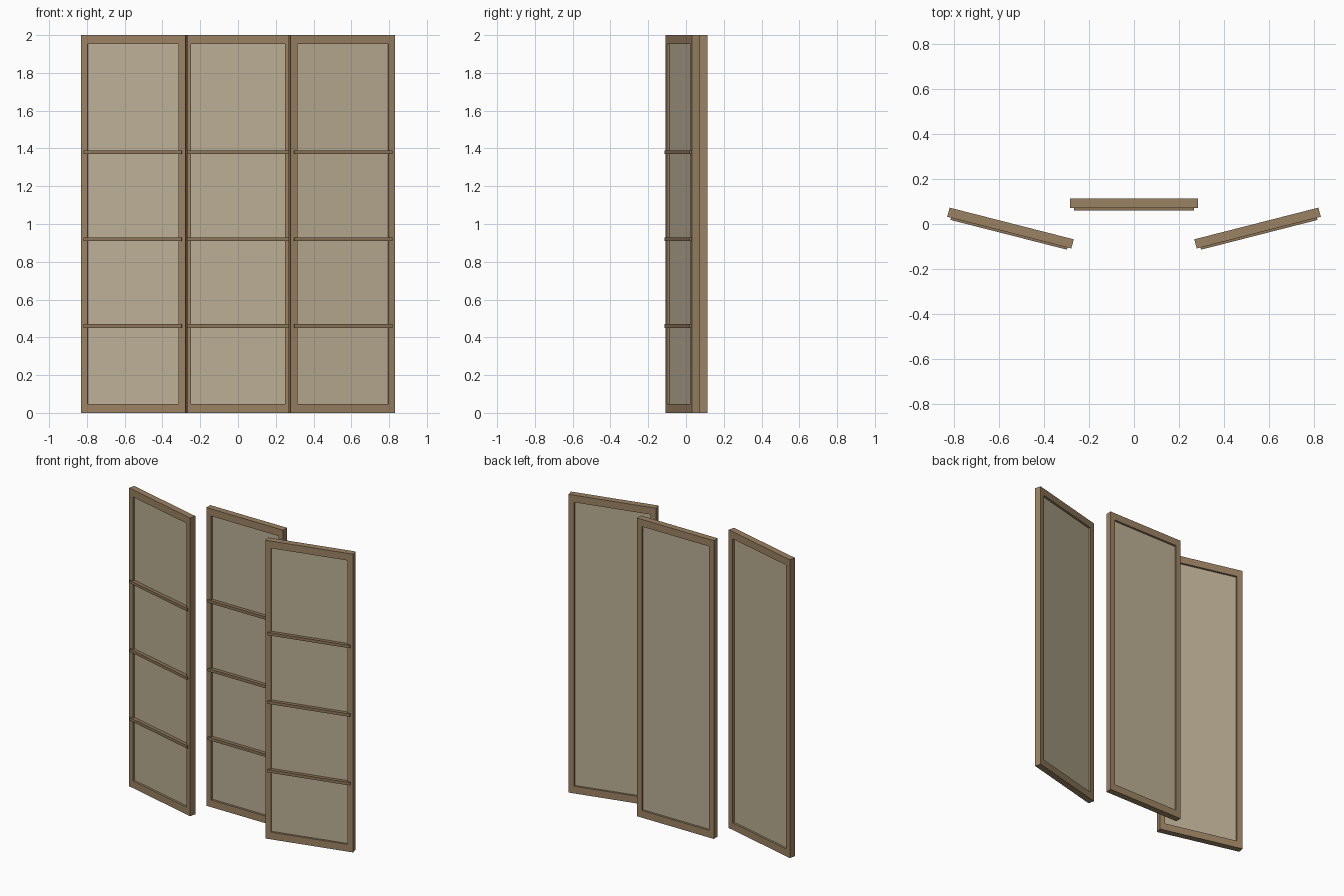
import bpy
from mathutils import Matrix

if "Cube" in bpy.data.objects:
    bpy.data.objects.remove(bpy.data.objects["Cube"])

W, H, T = 0.57, 2.0, 0.042      # panel width, height, frame thickness
STILE, RAIL = 0.036, 0.048
ANGLE = 0.25


def material(name, rgb):
    m = bpy.data.materials.new(name)
    m.diffuse_color = (*rgb, 1)
    m.use_nodes = True
    m.node_tree.nodes["Principled BSDF"].inputs["Base Color"].default_value = m.diffuse_color
    return m


wood = material("wood", (0.33, 0.225, 0.125))
bar_wood = material("bar wood", (0.27, 0.18, 0.10))
paper = material("paper", (0.50, 0.43, 0.30))


def box(name, size, centre, place, mat):
    bpy.ops.mesh.primitive_cube_add(size=1)
    ob = bpy.context.object
    ob.name = name
    ob.data.transform(place @ Matrix.Translation(centre) @ Matrix.Diagonal((*size, 1)))
    ob.data.materials.append(mat)
    return ob


def panel(side, x, y, angle):
    place = Matrix.Translation((x, y, 0)) @ Matrix.Rotation(angle, 4, 'Z')
    # frame: full-height stiles with rails between
    for s, tag in ((-1, "left"), (1, "right")):
        box(f"{side}_{tag}_stile", (STILE, T, H), (s * (W - STILE) / 2, 0, H / 2), place, wood)
    for z, tag in ((RAIL / 2, "bottom"), (H - RAIL / 2, "top")):
        box(f"{side}_{tag}_rail", (W - 2 * STILE, T, RAIL), (0, 0, z), place, wood)
    # recessed paper sheet
    box(f"{side}_paper", (W - 2 * STILE, 0.014, H - 2 * RAIL), (0, 0, H / 2), place, paper)
    # cross bars standing proud of the front
    for i in range(1, 4):
        box(f"{side}_bar_{i}", (0.535, 0.024, 0.019), (0, -0.019, 0.46 * i), place, bar_wood)


panel("left", -0.55, -0.018, -ANGLE)
panel("middle", 0, 0.092, 0)
panel("right", 0.55, -0.018, ANGLE)
